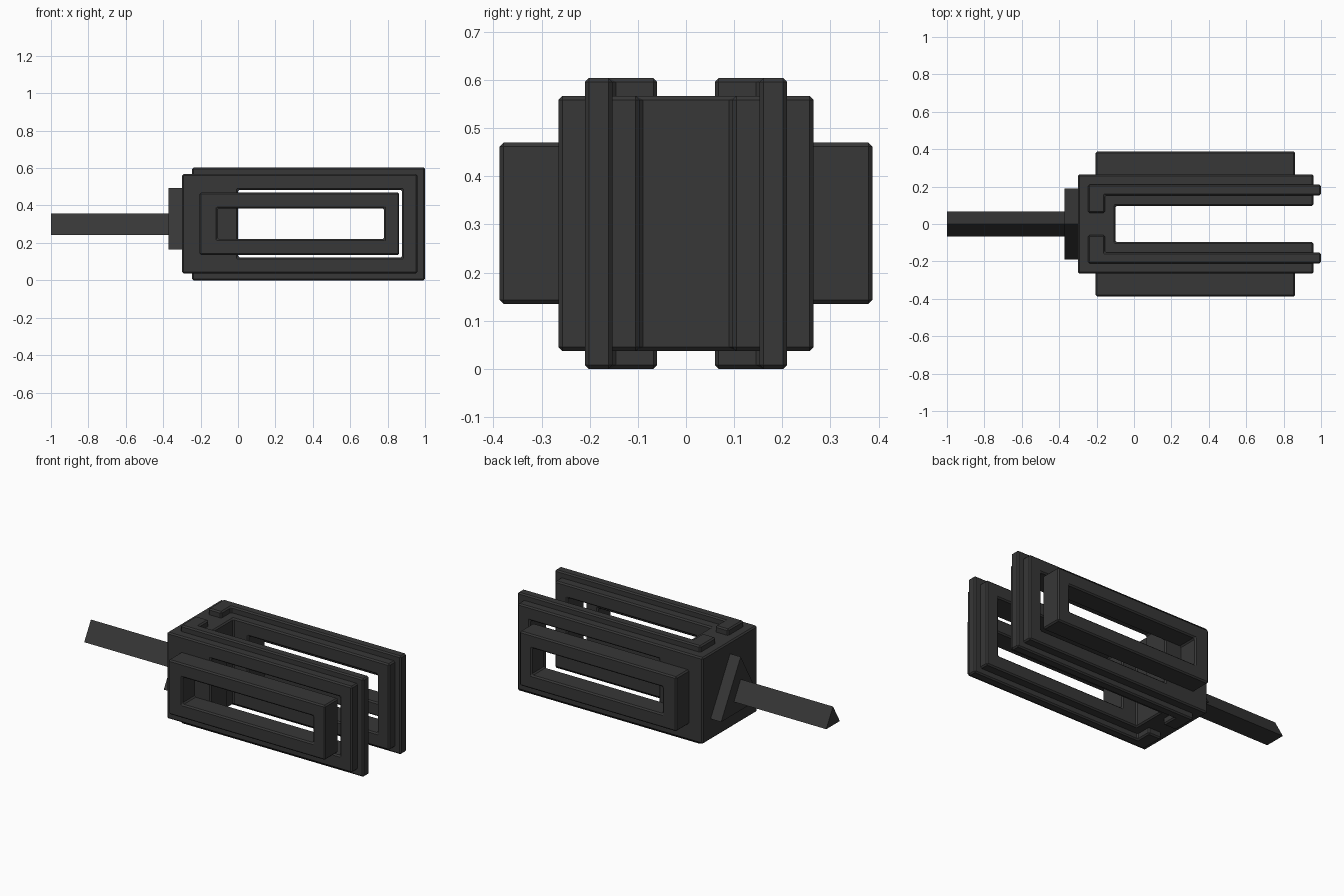
import bpy, bmesh, math

if "Cube" in bpy.data.objects:
    bpy.data.objects.remove(bpy.data.objects["Cube"])

mat = bpy.data.materials.new("charcoal")
mat.diffuse_color = (0.038, 0.038, 0.038, 1)
mat.use_nodes = True
mat.node_tree.nodes["Principled BSDF"].inputs["Base Color"].default_value = mat.diffuse_color


def prism(name, pts, vec):
    """Extrude a closed 3D outline along vec."""
    bm = bmesh.new()
    face = bm.faces.new([bm.verts.new(p) for p in pts])
    ext = bmesh.ops.extrude_face_region(bm, geom=[face])
    bmesh.ops.translate(bm, vec=vec, verts=[g for g in ext["geom"] if isinstance(g, bmesh.types.BMVert)])
    bmesh.ops.recalc_face_normals(bm, faces=bm.faces)
    me = bpy.data.meshes.new(name)
    bm.to_mesh(me)
    bm.free()
    me.materials.append(mat)
    ob = bpy.data.objects.new(name, me)
    bpy.context.collection.objects.link(ob)
    return ob


def plan(name, pts, z0, z1):
    return prism(name, [(x, y, z0) for x, y in pts], (0, 0, z1 - z0))


def box(name, x0, x1, y0, y1, z0, z1):
    return plan(name, [(x0, y0), (x1, y0), (x1, y1), (x0, y1)], z0, z1)


def finish(ob, cutter):
    """Cut the window, then chamfer the edges."""
    m = ob.modifiers.new("window", "BOOLEAN")
    m.operation, m.solver, m.object = "DIFFERENCE", "EXACT", cutter
    b = ob.modifiers.new("chamfer", "BEVEL")
    b.width, b.segments, b.limit_method = 0.008, 1, "ANGLE"
    bpy.context.view_layer.objects.active = ob
    for mod in ("window", "chamfer"):
        bpy.ops.object.modifier_apply(modifier=mod)


# Window cutters
arm_cut = box("arm_window_cutter", 0.0, 0.877, -0.6, 0.6, 0.122, 0.483)
plate_cut = box("plate_window_cutter", -0.11, 0.78, -0.6, 0.6, 0.22, 0.385)

# U-shaped body with two slotted arms
body = plan("fork_body", [(-0.30, -0.265), (0.96, -0.265), (0.96, -0.097), (-0.10, -0.097),
                          (-0.10, 0.097), (0.96, 0.097), (0.96, 0.265), (-0.30, 0.265)], 0.037, 0.567)
finish(body, arm_cut)

for s, side in ((-1, "front"), (1, "back")):
    # Raised L-shaped rail around each arm
    rail = plan(side + "_rail", [(x, s * y) for x, y in (
        (-0.245, 0.06), (-0.155, 0.06), (-0.155, 0.153), (1.0, 0.153), (1.0, 0.21), (-0.245, 0.21))], 0, 0.604)
    finish(rail, arm_cut)
    # Outer window frame
    frame = box(side + "_frame", -0.205, 0.862, s * 0.255, s * 0.387, 0.135, 0.47)
    finish(frame, plate_cut)

for c in (arm_cut, plate_cut):
    bpy.data.objects.remove(c)


# Triangular flange and handle rod
def triangle(name, x0, x1, r, zc):
    pts = [(x0, r * math.sin(a), zc + r * math.cos(a)) for a in (0, math.tau / 3, 2 * math.tau / 3)]
    return prism(name, pts, (x1 - x0, 0, 0))


triangle("flange", -0.372, -0.295, 0.219, 0.275)
triangle("handle_rod", -1.0, -0.36, 0.076, 0.28)
